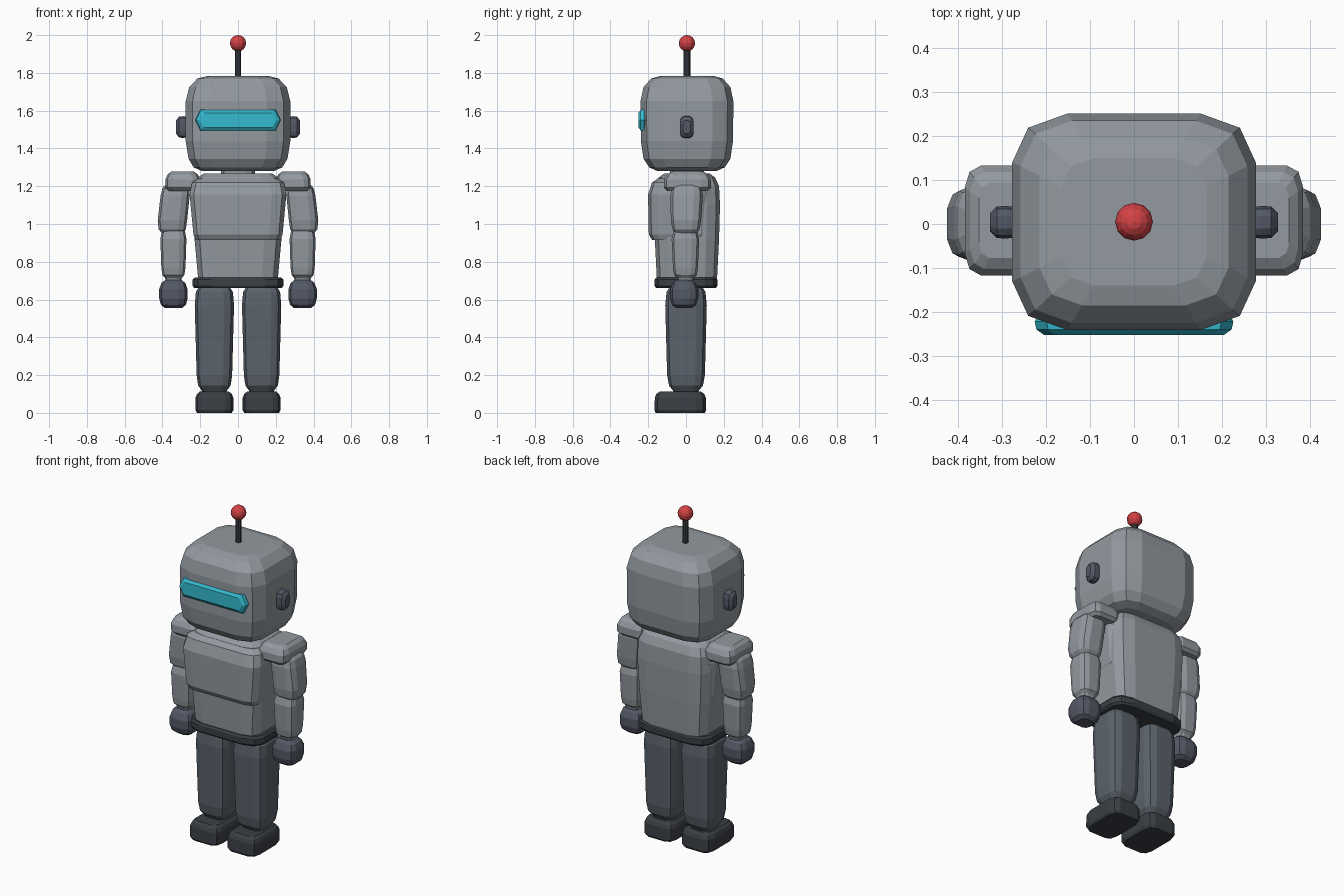
import bpy, bmesh


def material(name, rgb):
    m = bpy.data.materials.new(name)
    m.diffuse_color = (*rgb, 1)
    return m


GREY = material("body grey", (0.29, 0.32, 0.35))
SLATE = material("leg slate", (0.105, 0.125, 0.15))
DARK = material("hand blue grey", (0.085, 0.098, 0.13))
BLACK = material("belt charcoal", (0.043, 0.049, 0.058))
CYAN = material("visor cyan", (0.035, 0.50, 0.64))
RED = material("bulb red", (0.65, 0.055, 0.06))


def rounded(r):
    """Unit square with corners rounded in two facets."""
    k = 1 - 0.29 * r
    q = [(1, 1 - r), (k, k), (1 - r, 1)]
    right = q + [(-x, y) for x, y in reversed(q)]
    return right + [(-x, -y) for x, y in right]


HEX = [(1, 0), (0.88, 1), (-0.88, 1), (-1, 0), (-0.88, -1), (0.88, -1)]


def loft(name, mat, section, rings, axis="z", side=1):
    """Rings are (height along axis, centre a, centre b, half a, half b)."""
    bm = bmesh.new()
    loops = []
    for h, ca, cb, ha, hb in rings:
        loop = []
        for u, v in section:
            a, b = ca + u * ha, cb + v * hb
            x, y, z = {"z": (a, b, h), "x": (h, a, b), "y": (a, h, b)}[axis]
            loop.append(bm.verts.new((x * side, y, z)))
        loops.append(loop)
    n = len(section)
    for lo, hi in zip(loops, loops[1:]):
        for i in range(n):
            j = (i + 1) % n
            bm.faces.new((lo[i], lo[j], hi[j], hi[i]))
    bm.faces.new(loops[0])
    bm.faces.new(loops[-1])
    bmesh.ops.recalc_face_normals(bm, faces=bm.faces)
    mesh = bpy.data.meshes.new(name)
    bm.to_mesh(mesh)
    bm.free()
    mesh.materials.append(mat)
    ob = bpy.data.objects.new(name, mesh)
    bpy.context.collection.objects.link(ob)
    return ob


# Head and neck
c = 0.005
loft("head", GREY, rounded(0.45), [
    (1.28, 0, c, 0.19, 0.155), (1.30, 0, c, 0.235, 0.20), (1.345, 0, c, 0.262, 0.23),
    (1.44, 0, c, 0.277, 0.244), (1.65, 0, c, 0.277, 0.246), (1.725, 0, c, 0.258, 0.23),
    (1.77, 0, c, 0.215, 0.19), (1.783, 0, c, 0.165, 0.145)])
loft("neck", GREY, rounded(0.6), [(1.22, 0, c, 0.09, 0.09), (1.32, 0, c, 0.09, 0.09)])

# Visor
loft("visor", CYAN, HEX, [
    (-0.20, 0, 1.55, 0.215, 0.05), (-0.222, 0, 1.55, 0.226, 0.056),
    (-0.24, 0, 1.55, 0.222, 0.054), (-0.252, 0, 1.55, 0.205, 0.038)], "y")

# Antenna and bulb
bpy.ops.mesh.primitive_cylinder_add(vertices=10, radius=0.018, depth=0.18, location=(0, c, 1.84))
bpy.context.object.name = "antenna"
bpy.context.object.data.materials.append(BLACK)
bpy.ops.mesh.primitive_uv_sphere_add(segments=12, ring_count=8, radius=0.043, location=(0, c, 1.957))
bpy.context.object.name = "antenna_bulb"
bpy.context.object.data.materials.append(RED)

# Torso, chest plate and belt
loft("torso", GREY, rounded(0.4), [
    (0.68, 0, c, 0.20, 0.15), (0.72, 0, c, 0.212, 0.16), (0.92, 0, c, 0.23, 0.17),
    (1.10, 0, c, 0.24, 0.175), (1.20, 0, c, 0.235, 0.17), (1.245, 0, c, 0.215, 0.15),
    (1.268, 0, c, 0.18, 0.12)])
loft("chest_plate", GREY, rounded(0.3), [
    (0.915, 0, -0.035, 0.225, 0.145), (0.945, 0, -0.035, 0.236, 0.162),
    (1.155, 0, -0.035, 0.256, 0.166), (1.22, 0, -0.035, 0.243, 0.145),
    (1.24, 0, -0.035, 0.21, 0.115)])
loft("belt", BLACK, rounded(0.4), [
    (0.66, 0, 0, 0.23, 0.158), (0.672, 0, 0, 0.24, 0.166),
    (0.705, 0, 0, 0.24, 0.166), (0.717, 0, 0, 0.23, 0.158)])

for side, label in ((-1, "right"), (1, "left")):
    # Ear
    loft(f"{label}_ear", DARK, rounded(0.6), [
        (0.25, 0.004, 1.513, 0.032, 0.05), (0.29, 0.004, 1.513, 0.037, 0.058),
        (0.312, 0.004, 1.513, 0.036, 0.055), (0.328, 0.004, 1.513, 0.02, 0.035)], "x", side)
    # Shoulder pad
    loft(f"{label}_shoulder_pad", GREY, rounded(0.4), [
        (1.175, 0.293, 0.008, 0.078, 0.108), (1.192, 0.293, 0.008, 0.092, 0.125),
        (1.235, 0.293, 0.008, 0.092, 0.125), (1.262, 0.293, 0.008, 0.08, 0.11),
        (1.277, 0.293, 0.008, 0.06, 0.085)], side=side)
    # Upper arm
    loft(f"{label}_upper_arm", GREY, rounded(0.55), [
        (0.95, 0.347, 0, 0.055, 0.055), (0.972, 0.348, 0, 0.072, 0.072),
        (1.02, 0.347, 0, 0.078, 0.08), (1.15, 0.333, 0.003, 0.077, 0.086),
        (1.19, 0.328, 0.004, 0.072, 0.08), (1.215, 0.325, 0.004, 0.052, 0.055)], side=side)
    # Forearm
    loft(f"{label}_forearm", GREY, rounded(0.55), [
        (0.69, 0.342, -0.003, 0.038, 0.038), (0.715, 0.342, -0.003, 0.045, 0.045),
        (0.73, 0.342, -0.003, 0.058, 0.06), (0.77, 0.342, -0.003, 0.064, 0.066),
        (0.92, 0.342, -0.003, 0.069, 0.073), (0.97, 0.342, -0.003, 0.06, 0.06)], side=side)
    # Hand
    loft(f"{label}_hand", DARK, rounded(0.6), [
        (0.555, 0.342, -0.01, 0.045, 0.042), (0.572, 0.342, -0.01, 0.066, 0.064),
        (0.605, 0.342, -0.01, 0.075, 0.075), (0.655, 0.342, -0.01, 0.075, 0.075),
        (0.688, 0.342, -0.01, 0.063, 0.06), (0.704, 0.342, -0.01, 0.042, 0.04)], side=side)
    # Leg
    loft(f"{label}_leg", SLATE, rounded(0.5), [
        (0.09, 0.125, 0, 0.05, 0.05), (0.12, 0.125, 0, 0.068, 0.07),
        (0.145, 0.125, 0, 0.086, 0.09), (0.20, 0.125, 0, 0.094, 0.1),
        (0.57, 0.125, 0, 0.104, 0.11), (0.64, 0.125, 0, 0.098, 0.103),
        (0.67, 0.125, 0, 0.08, 0.085)], side=side)
    # Foot
    loft(f"{label}_foot", BLACK, rounded(0.4), [
        (0.0, 0.125, -0.03, 0.092, 0.13), (0.014, 0.125, -0.03, 0.1, 0.137),
        (0.08, 0.125, -0.03, 0.1, 0.135), (0.1, 0.125, -0.03, 0.092, 0.127),
        (0.112, 0.125, -0.03, 0.078, 0.11)], side=side)
